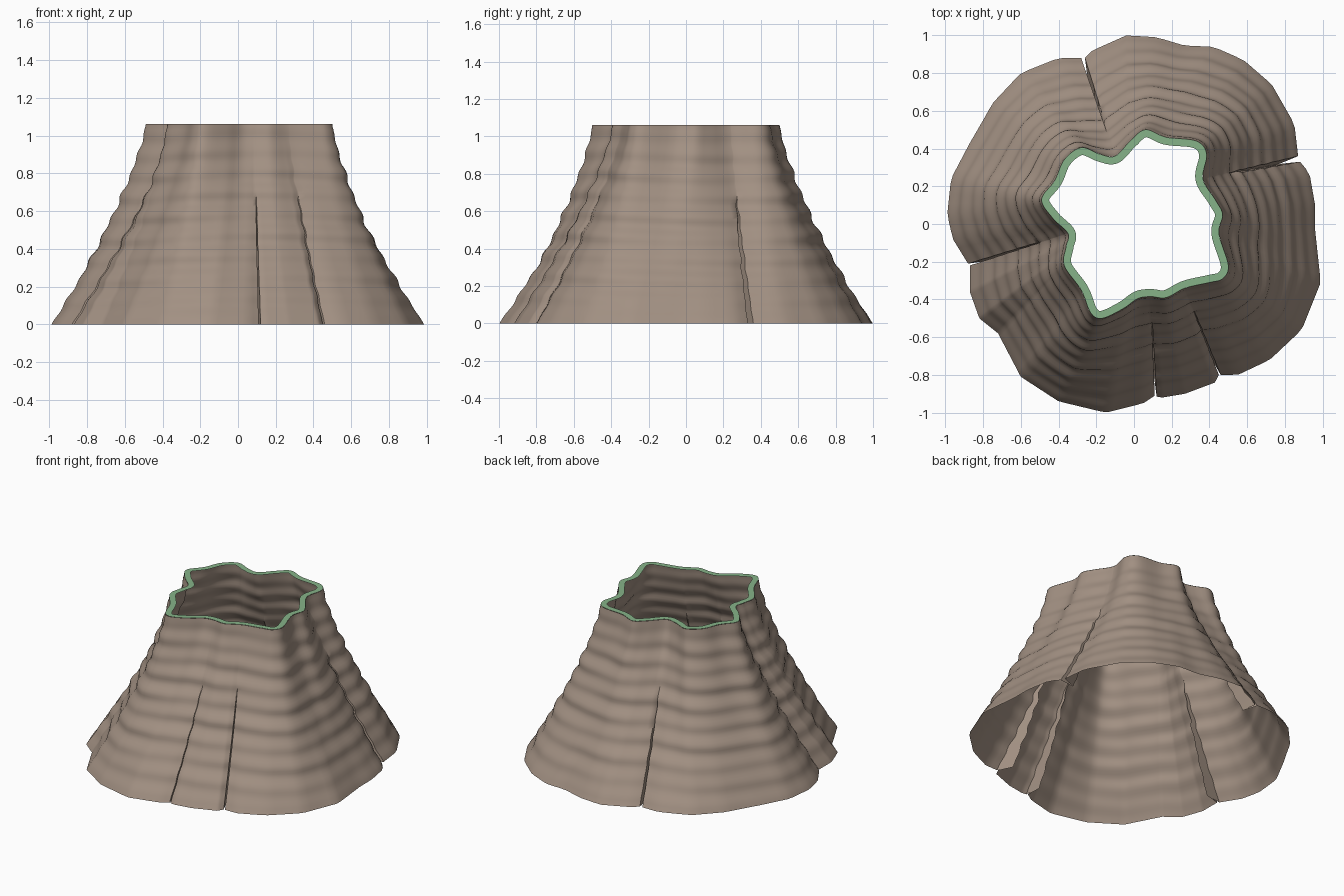
import bpy, math
from mathutils import Vector

if "Cube" in bpy.data.objects:
    bpy.data.objects.remove(bpy.data.objects["Cube"])

HEIGHT = 1.062
ROWS, COLS = 64, 30

# Sectors run counter-clockwise from one cleft to the next: (top points, base points)
SECTORS = [
    ([(.365, .24), (.385, .37), (.33, .44), (.17, .46), (.06, .50), (-.02, .44)],
     [(.87, .36), (.85, .53), (.73, .74), (.58, .87), (.42, .94), (.27, .945),
      (.12, .99), (-.04, 1), (-.22, .92), (-.26, .88)]),
    ([(-.10, .36), (-.18, .37), (-.28, .405), (-.37, .34), (-.42, .23), (-.49, .13), (-.43, .03)],
     [(-.28, .88), (-.40, .88), (-.60, .80), (-.75, .64), (-.80, .55), (-.87, .43),
      (-.97, .24), (-.99, .05), (-.96, -.08), (-.88, -.21)]),
    ([(-.35, -.05), (-.36, -.12)],
     [(-.87, -.22), (-.87, -.36), (-.82, -.50), (-.72, -.58)]),
    ([(-.37, -.22), (-.28, -.35), (-.23, -.47), (-.17, -.50), (-.06, -.45), (.02, -.395)],
     [(-.71, -.60), (-.60, -.81), (-.40, -.94), (-.15, -1), (.05, -.95), (.11, -.91)]),
    ([(.09, -.385), (.17, -.39)],
     [(.12, -.915), (.15, -.92), (.27, -.90), (.43, -.84), (.45, -.80)]),
    ([(.27, -.34), (.40, -.31), (.47, -.29), (.50, -.22), (.45, -.05), (.47, .05), (.43, .13)],
     [(.46, -.80), (.55, -.80), (.72, -.72), (.89, -.56), (.99, -.31), (.96, -.03),
      (.96, .10), (.93, .27), (.88, .33)]),
]
FOLD_AFTER = {0, 1, 3, 4, 5}    # sectors that end in a tucked-in fold

top_pts = [Vector(p) for top, _ in SECTORS for p in top]


def top_curve(t):
    """Closed smooth curve through the rim points."""
    n = len(top_pts)
    i, f = int(math.floor(t)), t - math.floor(t)
    a, b, c, d = (top_pts[(i + k) % n] for k in (-1, 0, 1, 2))
    return 0.5 * (2 * b + (c - a) * f + (2 * a - 5 * b + 4 * c - d) * f ** 2
                  + (3 * b - a - 3 * c + d) * f ** 3)


def along(points, s):
    """Point at fraction s of a polyline's length."""
    pts = [Vector(p) for p in points]
    lens = [(q - p).length for p, q in zip(pts, pts[1:])]
    want = s * sum(lens)
    for p, q, l in zip(pts, pts[1:], lens):
        if want <= l + 1e-9:
            return p.lerp(q, want / l)
        want -= l
    return pts[-1]


def material(name, rgb):
    m = bpy.data.materials.new(name)
    m.diffuse_color = (*rgb, 1)
    m.use_nodes = True
    m.node_tree.nodes["Principled BSDF"].inputs["Base Color"].default_value = m.diffuse_color
    return m


def make_object(name, verts, faces, mat):
    me = bpy.data.meshes.new(name)
    me.from_pydata(verts, [], faces)
    me.materials.append(mat)
    ob = bpy.data.objects.new(name, me)
    bpy.context.collection.objects.link(ob)
    bpy.ops.object.select_all(action='DESELECT')
    bpy.context.view_layer.objects.active = ob
    ob.select_set(True)
    bpy.ops.object.shade_smooth_by_angle(angle=math.radians(50))
    return ob


def strip_faces(n, rows):
    """Quads joining closed rings of n points."""
    return [(j * n + i, j * n + (i + 1) % n, (j + 1) * n + (i + 1) % n, (j + 1) * n + i)
            for j in range(rows - 1) for i in range(n)]


# Columns of the wall: (top point, base point, inward tuck)
columns, start = [], 0
for k, (top, base) in enumerate(SECTORS):
    for i in range(COLS + 1):
        s = i / COLS
        columns.append((top_curve(start + s * len(top) - (0.02 if i == COLS else 0)),
                        along(base, s), 0))
    start += len(top)
    if k in FOLD_AFTER:
        valley = Vector(SECTORS[(k + 1) % len(SECTORS)][1][0])
        columns.append((top_curve(start - 0.01), valley, 0.11))

# Flared wall with horizontal ripples and folds that fade out towards the rim
verts = []
for j in range(ROWS):
    u = j / (ROWS - 1)
    blend = 1 - (1 - u) ** 1.3
    for top, base, tuck in columns:
        p = base.lerp(top, blend)
        a = math.atan2(p.y, p.x)
        wave = math.sin(u * 60 + 0.9 * math.sin(2 * a + 1)) + 0.5 * math.sin(u * 37 + 3 * a)
        offset = 0.007 * wave * math.sin(math.pi * u) ** 0.5 if 0 < u < 1 else 0
        offset -= tuck * max(0, 1 - u / 0.65)
        p = p + p.normalized() * offset
        verts.append((p.x, p.y, u * HEIGHT))
make_object("flared_wall", verts, strip_faces(len(columns), ROWS),
            material("taupe_brown", (0.36, 0.28, 0.225)))

# Flat green band just inside the top edge
N = 240
step = len(top_pts) / N
outer = [top_curve(i * step) for i in range(N)]
inner = []
for i, p in enumerate(outer):
    tangent = (outer[(i + 1) % N] - outer[i - 1]).normalized()
    inner.append(p + Vector((-tangent.y, tangent.x)) * 0.04)
ring = [(p.x, p.y, HEIGHT + 0.001) for p in outer + inner]
make_object("green_rim", ring, strip_faces(N, 2),
            material("soft_green", (0.24, 0.45, 0.25)))
